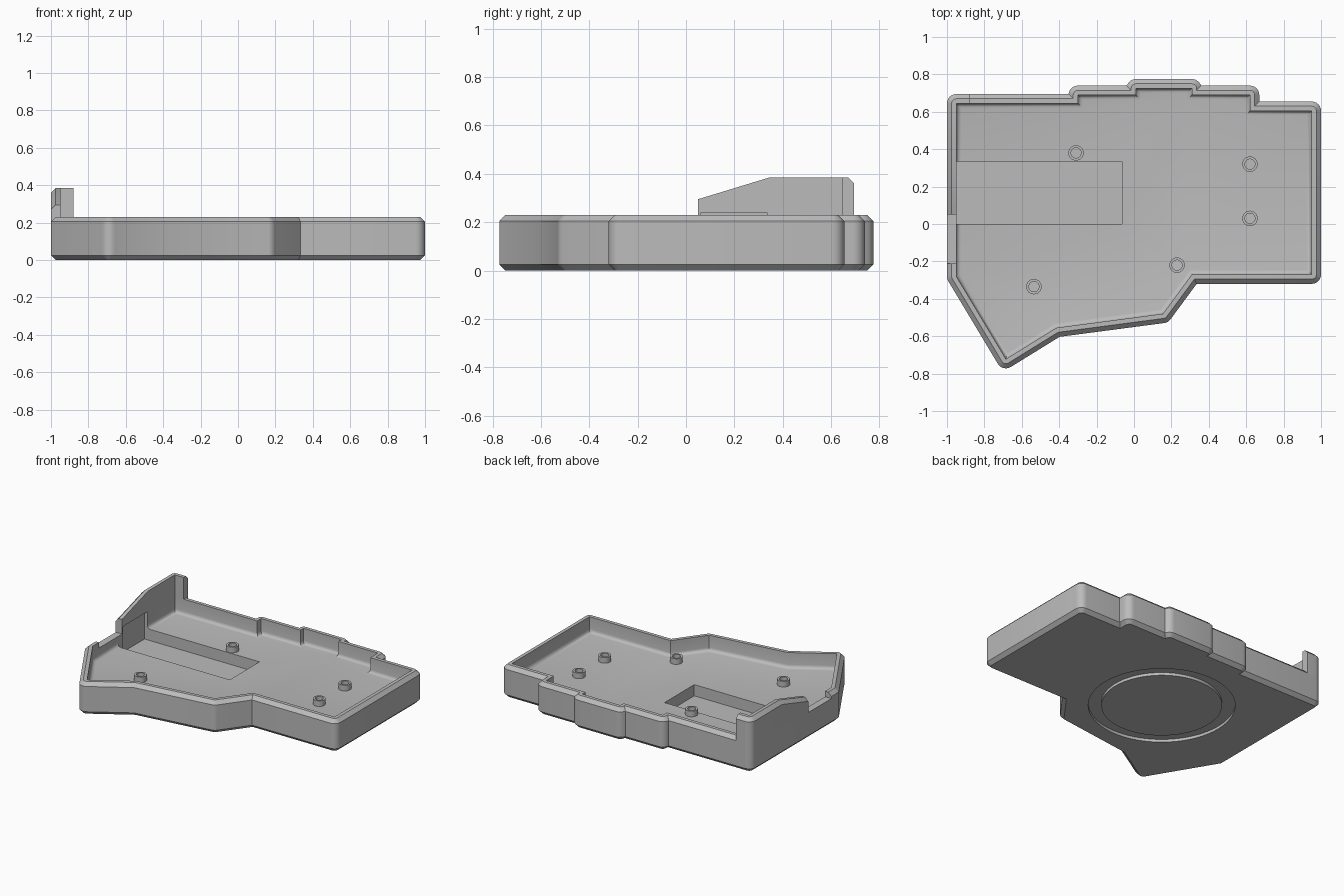
import bpy, bmesh, math
from mathutils import Vector, geometry

if "Cube" in bpy.data.objects:
    bpy.data.objects.remove(bpy.data.objects["Cube"])

grey = bpy.data.materials.new("grey plastic")
grey.use_nodes = True
GREY = (0.5, 0.5, 0.5, 1)
grey.diffuse_color = GREY
grey.node_tree.nodes["Principled BSDF"].inputs["Base Color"].default_value = GREY

# Inside edge of the wall, counter-clockwise
CAVITY = [Vector(p) for p in (
    (-0.95, -0.28), (-0.685, -0.722), (-0.415, -0.555), (0.155, -0.48),
    (0.31, -0.27), (0.95, -0.27), (0.95, 0.605), (0.62, 0.605),
    (0.62, 0.69), (0.31, 0.69), (0.31, 0.725), (0.01, 0.725),
    (0.01, 0.69), (-0.3, 0.69), (-0.3, 0.645), (-0.95, 0.645))]
WALL, CHAMFER, RIM, FLOOR, FILLET, STEPS = 0.05, 0.025, 0.23, 0.12, 0.025, 6


def offset(d):
    """Cavity outline moved outward by d, with rounded convex corners."""
    pts, valleys = [], []
    n = len(CAVITY)
    for i, p in enumerate(CAVITY):
        a = (p - CAVITY[i - 1]).normalized()
        b = (CAVITY[(i + 1) % n] - p).normalized()
        na, nb = Vector((a.y, -a.x)), Vector((b.y, -b.x))
        miter = p + (na + nb) * d / (1 + na.dot(nb))
        if a.x * b.y - a.y * b.x < 0:
            valleys.append(miter)
            pts.append(miter)
        elif d <= 0:
            pts += [miter] * (STEPS + 1)
        else:
            pts += [p + na.slerp(nb, k / STEPS) * d for k in range(STEPS + 1)]

    def gap(q):
        best = 9
        for i in range(n):
            c, t = geometry.intersect_point_line(q, CAVITY[i - 1], CAVITY[i])
            t = min(1, max(0, t))
            best = min(best, (CAVITY[i - 1].lerp(CAVITY[i], t) - q).length)
        return best
    # Arc points that run into a neighbouring wall meet at the valley
    return [min(valleys, key=lambda v: (v - q).length)
            if d > 0 and gap(q) < d - 1e-4 else q for q in pts]


def loft(name, rings, closed=False):
    """Skin equal-length rings; cap the ends, or join last to first."""
    bm = bmesh.new()
    loops = [[bm.verts.new(p) for p in r] for r in rings]
    pairs = list(zip(loops, loops[1:]))
    if closed:
        pairs.append((loops[-1], loops[0]))
    else:
        bm.faces.new(loops[0])
        bm.faces.new(loops[-1])
    for lo, hi in pairs:
        for i in range(len(lo)):
            bm.faces.new((lo[i - 1], lo[i], hi[i], hi[i - 1]))
    bmesh.ops.remove_doubles(bm, verts=bm.verts, dist=1e-5)
    bmesh.ops.recalc_face_normals(bm, faces=bm.faces)
    mesh = bpy.data.meshes.new(name)
    bm.to_mesh(mesh)
    bm.free()
    obj = bpy.data.objects.new(name, mesh)
    bpy.context.collection.objects.link(obj)
    mesh.materials.append(grey)
    return obj


def box(name, x, y, z):
    return loft(name, [[(x[0], y[0], h), (x[1], y[0], h),
                        (x[1], y[1], h), (x[0], y[1], h)] for h in z])


def tube(name, cx, cy, radii, z, sides):
    r0, r1 = radii
    def ring(r, h):
        return [(cx + r * math.cos(2 * math.pi * k / sides),
                 cy + r * math.sin(2 * math.pi * k / sides), h) for k in range(sides)]
    return loft(name, [ring(r0, z[0]), ring(r1, z[0]), ring(r1, z[1]), ring(r0, z[1])], True)


def activate(obj):
    bpy.ops.object.select_all(action='DESELECT')
    obj.select_set(True)
    bpy.context.view_layer.objects.active = obj


def cut(obj, cutters):
    activate(obj)
    for c in cutters:
        mod = obj.modifiers.new("cut", 'BOOLEAN')
        mod.operation, mod.solver, mod.object = 'DIFFERENCE', 'EXACT', c
        bpy.ops.object.modifier_apply(modifier=mod.name)


# Tray: chamfered outside, upright inside, filleted floor
levels = [(WALL - CHAMFER, 0), (WALL, CHAMFER), (WALL, RIM - CHAMFER), (WALL - CHAMFER, RIM), (0, RIM)]
for k in range(5):
    t = math.pi / 2 * k / 4
    levels.append((-FILLET * (1 - math.cos(t)), FLOOR + FILLET * (1 - math.sin(t))))
tray = loft("tray", [[(p.x, p.y, z) for p in offset(d)] for d, z in levels])

# Raised guard around the back right corner: sloped front, short return
BASE = RIM - CHAMFER
stations = [((-0.95, 0.05), (-1, 0), 0.295), ((-0.95, 0.345), (-1, 0), 0.385)]
for k in range(STEPS + 1):
    t = math.pi - math.pi / 2 * k / STEPS
    stations.append(((-0.95, 0.645), (math.cos(t), math.sin(t)), 0.385))
stations.append(((-0.88, 0.645), (0, 1), 0.385))
sections = []
for (x, y), (nx, ny), top in stations:
    sections.append([(x + nx * d, y + ny * d, z) for d, z in (
        (0, BASE), (WALL, BASE), (WALL, top - CHAMFER), (WALL - CHAMFER, top), (0, top))])
guard = loft("raised_guard", sections)

# Cut-outs: floor recess, wall pocket, wall notch, ring groove underneath
recess = box("recess_cutter", (-0.9505, -0.065), (0, 0.335), (0.04, 0.16))
pocket = box("pocket_cutter", (-0.972, -0.94), (0.062, 0.335), (0.04, 0.24))
notch = box("notch_cutter", (-1.1, -0.94), (-0.21, 0.05), (0.19, 0.3))
groove = tube("groove_cutter", -0.2, 0.04, (0.39, 0.475), (-0.02, 0.02), 96)
cut(tray, [recess, pocket, notch, groove])
cut(guard, [pocket])
for c in (recess, pocket, notch, groove):
    bpy.data.objects.remove(c)

# Screw posts
posts = [tube("screw_post", x, y, (0.027, 0.041), (FLOOR - 0.01, FLOOR + 0.04), 32)
         for x, y in ((-0.31, 0.38), (0.62, 0.32), (0.62, 0.03), (0.23, -0.22), (-0.535, -0.335))]

for obj in [tray, guard] + posts:
    activate(obj)
    bpy.ops.object.shade_smooth_by_angle(angle=math.radians(30))
